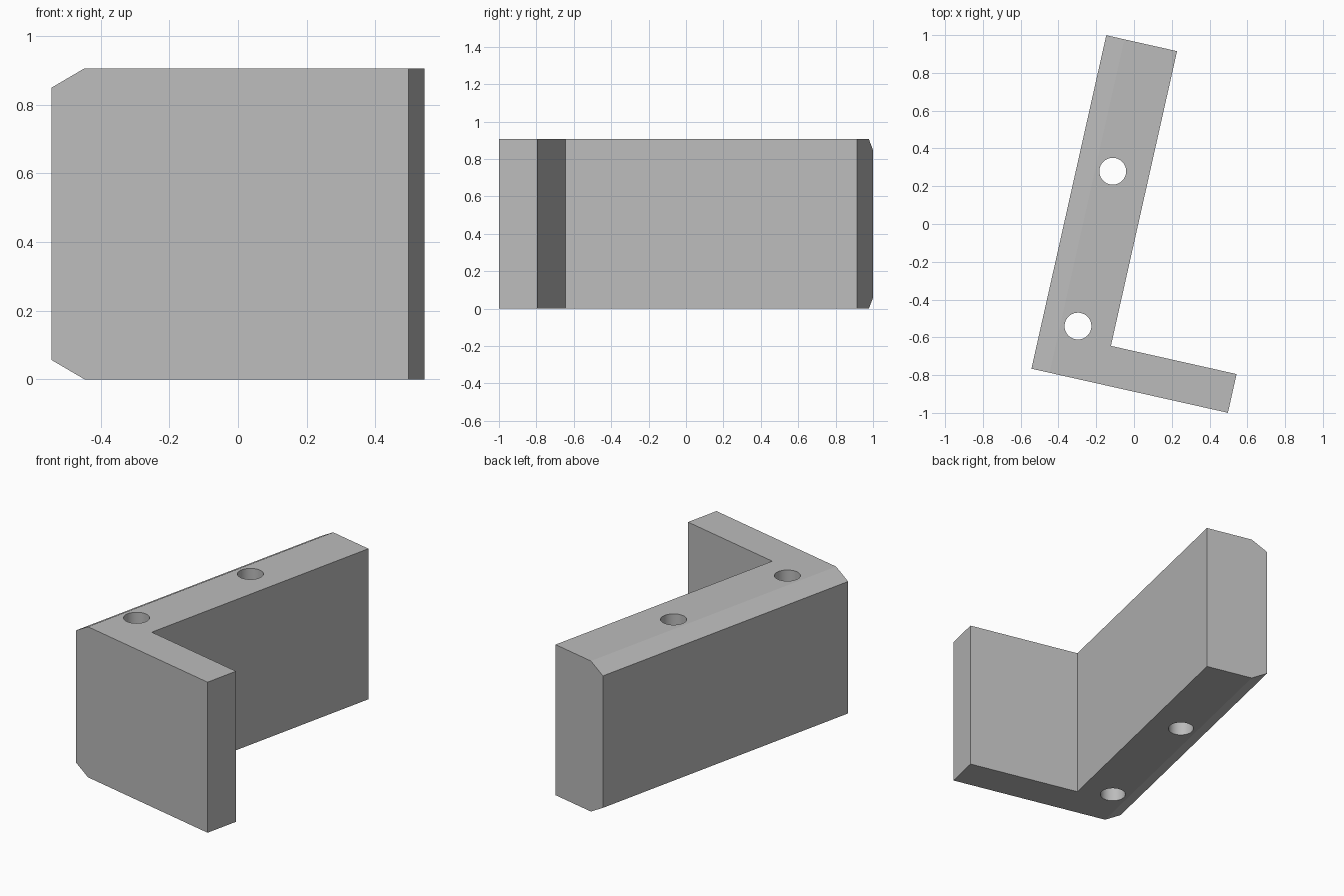
import bpy, bmesh, math
from mathutils import Matrix, Vector

default = bpy.data.objects.get("Cube")
if default:
    bpy.data.objects.remove(default, do_unlink=True)

HEIGHT = 0.906
LENGTH, WIDTH = 1.809, 1.066      # outer sides of the L
BAR, FLANGE = 0.384, 0.21         # thickness of each arm
CHAMFER_W, CHAMFER_H = 0.098, 0.056
TURN = math.radians(-12.65)
PLACE = Matrix.Translation((-0.543, -0.766, 0)) @ Matrix.Rotation(TURN, 4, 'Z')

grey = bpy.data.materials.new("plain_grey")
grey.use_nodes = True
colour = (0.5, 0.5, 0.5, 1)
grey.diffuse_color = colour
grey.node_tree.nodes["Principled BSDF"].inputs["Base Color"].default_value = colour


def make_object(name, bm):
    bmesh.ops.recalc_face_normals(bm, faces=bm.faces)
    mesh = bpy.data.meshes.new(name)
    bm.to_mesh(mesh)
    bm.free()
    mesh.materials.append(grey)
    obj = bpy.data.objects.new(name, mesh)
    obj.matrix_world = PLACE
    bpy.context.scene.collection.objects.link(obj)
    return obj


# L-shaped bracket, extruded upward
bm = bmesh.new()
outline = [(0, 0), (WIDTH, 0), (WIDTH, FLANGE), (BAR, FLANGE), (BAR, LENGTH), (0, LENGTH)]
base = bm.faces.new([bm.verts.new((x, y, 0)) for x, y in outline])
grown = bmesh.ops.extrude_face_region(bm, geom=[base])
bmesh.ops.translate(bm, vec=(0, 0, HEIGHT),
                    verts=[v for v in grown["geom"] if isinstance(v, bmesh.types.BMVert)])

# Chamfers along the long outer edges, top and bottom
for edge_z, side in ((HEIGHT, 1), (0, -1)):
    cut = bmesh.ops.bisect_plane(
        bm, geom=bm.verts[:] + bm.edges[:] + bm.faces[:],
        plane_co=(CHAMFER_W, 0, edge_z),
        plane_no=Vector((-CHAMFER_H, 0, side * CHAMFER_W)).normalized(),
        clear_outer=True)
    rim = [e for e in bm.edges if e.is_boundary]
    bmesh.ops.holes_fill(bm, edges=rim, sides=0)
bracket = make_object("bracket", bm)

# Two vertical through holes in the long arm
for number, along in enumerate((0.274, 1.114), 1):
    bm = bmesh.new()
    bmesh.ops.create_cone(bm, cap_ends=True, segments=48, radius1=0.071, radius2=0.071,
                          depth=HEIGHT * 2,
                          matrix=Matrix.Translation((0.191, along, HEIGHT / 2)))
    cutter = make_object(f"hole_cutter_{number}", bm)
    cutter.hide_render = True
    cutter.hide_viewport = True
    drill = bracket.modifiers.new(f"hole_{number}", 'BOOLEAN')
    drill.operation = 'DIFFERENCE'
    drill.solver = 'EXACT'
    drill.object = cutter

# Smooth hole walls, crisp edges elsewhere
bpy.context.view_layer.update()
drilled = bpy.data.meshes.new_from_object(
    bracket.evaluated_get(bpy.context.evaluated_depsgraph_get()))
bracket.modifiers.clear()
bracket.data = drilled
for obj in [o for o in bpy.data.objects if o.name.startswith("hole_cutter")]:
    bpy.data.objects.remove(obj, do_unlink=True)
bpy.ops.object.select_all(action='DESELECT')
bracket.select_set(True)
bpy.context.view_layer.objects.active = bracket
bpy.ops.object.shade_smooth_by_angle(angle=math.radians(20))
